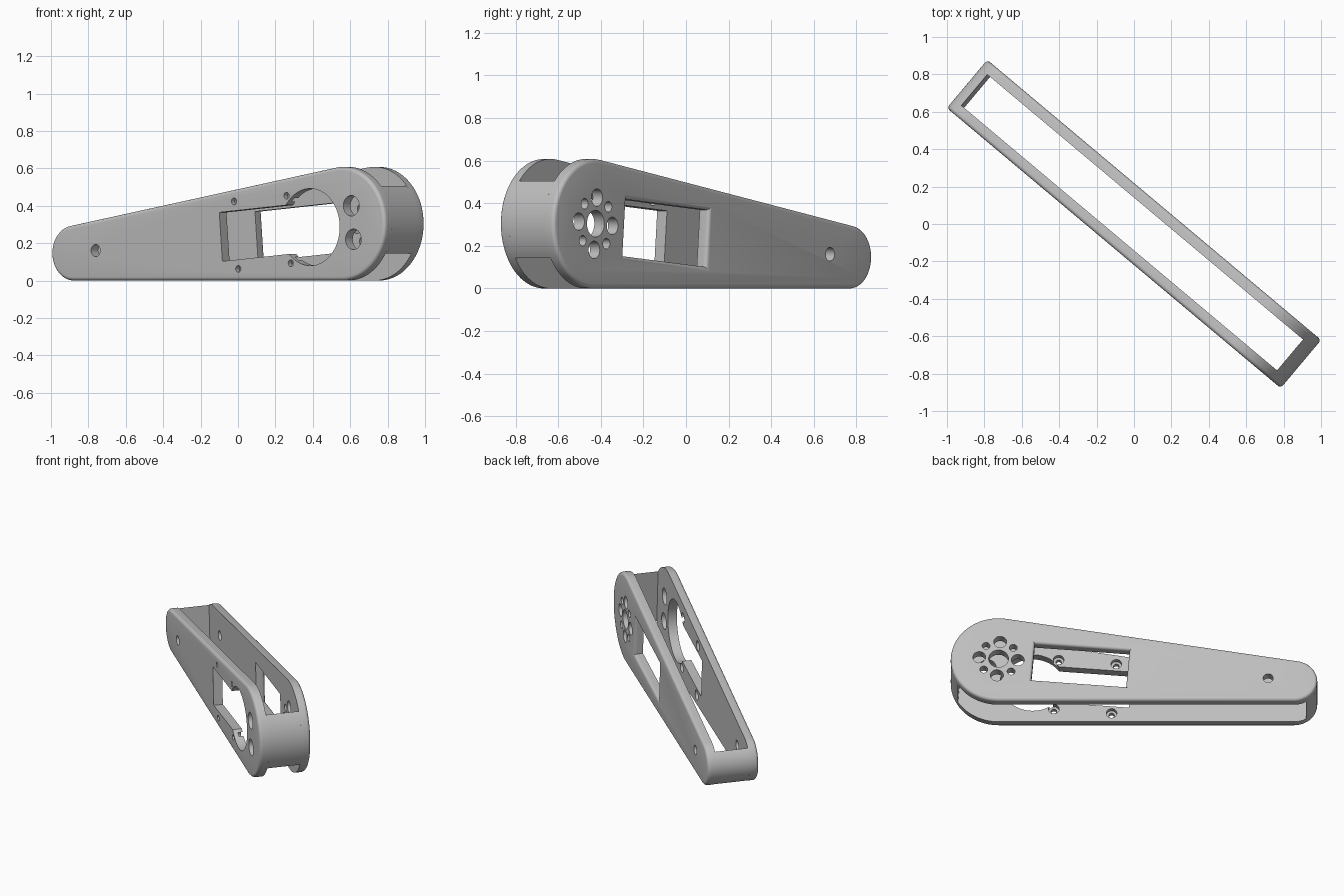
import bpy, bmesh, math
from mathutils import Matrix

if "Cube" in bpy.data.objects:
    bpy.data.objects.remove(bpy.data.objects["Cube"])

R1, R2 = 0.304, 0.147        # large and small end radii
UC, U2 = 0.861, -1.018       # end centres along the arm
HALF, T, F = 0.168, 0.06, 0.02   # half width, wall thickness, edge fillet
TILT = math.atan2(R1 - R2, UC - U2)
D = math.hypot(R1 - R2, UC - U2)

# arm frame: p along the axis from the large end, v across, q up
FRAME = (Matrix.Rotation(math.radians(-40), 4, 'Z')
         @ Matrix.Translation((UC, 0, R1)) @ Matrix.Rotation(-TILT, 4, 'Y'))

grey = bpy.data.materials.new("light_grey")
grey.diffuse_color = (0.52, 0.52, 0.52, 1)
grey.use_nodes = True
grey.node_tree.nodes["Principled BSDF"].inputs["Base Color"].default_value = grey.diffuse_color


def loft(name, rings):
    """Closed solid through (outline, v) rings."""
    bm = bmesh.new()
    loops = [[bm.verts.new((p, v, q)) for p, q in pts] for pts, v in rings]
    n = len(loops[0])
    for a, b in zip(loops, loops[1:]):
        for i in range(n):
            j = (i + 1) % n
            bm.faces.new((a[i], a[j], b[j], b[i]))
    bm.faces.new(loops[0])
    bm.faces.new(loops[-1])
    bmesh.ops.recalc_face_normals(bm, faces=bm.faces)
    me = bpy.data.meshes.new(name)
    bm.to_mesh(me)
    bm.free()
    me.materials.append(grey)
    ob = bpy.data.objects.new(name, me)
    bpy.context.collection.objects.link(ob)
    ob.matrix_world = FRAME
    return ob


def arc(cp, cq, r, a0, a1, n):
    return [(cp + r * math.cos(a0 + (a1 - a0) * i / n),
             cq + r * math.sin(a0 + (a1 - a0) * i / n)) for i in range(n + 1)]


def hull(off):
    """Outline of two circles joined by tangents, shrunk by off."""
    lean = math.pi / 2 + math.asin((R1 - R2) / D)
    return (arc(0, 0, R1 - off, -lean, lean, 48)
            + arc(-D, 0, R2 - off, lean, 2 * math.pi - lean, 32))


def circle(p, q, r, n=32):
    return arc(p, q, r, 0, 2 * math.pi, n)[:-1]


def rect(p0, p1, h, off=0):
    return [(p0 - off, -h - off), (p1 + off, -h - off),
            (p1 + off, h + off), (p0 - off, h + off)]


def fillet(side):
    """(offset, v) steps rounding from the outer face inward."""
    for i in range(6):
        a = math.pi / 2 * i / 5
        yield F * (1 - math.sin(a)), side * (HALF - F * (1 - math.cos(a)))


def plate(name, side):
    return loft(name, [(hull(o), v) for o, v in fillet(side)]
                + [(hull(0), side * (HALF - T))])


def cut(ob, rings):
    cutter = loft("cutter", rings)
    cutter.hide_render = True
    mod = ob.modifiers.new("cut", 'BOOLEAN')
    mod.operation, mod.solver, mod.object = 'DIFFERENCE', 'EXACT', cutter
    bpy.context.view_layer.update()
    bpy.context.view_layer.objects.active = ob
    bpy.ops.object.modifier_apply(modifier=mod.name)
    bpy.data.objects.remove(cutter)


def drill(ob, side, outline):
    cut(ob, [(outline, side * (HALF + 0.05)), (outline, side * (HALF - T - 0.03))])


# front plate: motor opening, screw holes with inner counterbores
front = plate("front_plate", -1)
drill(front, -1, rect(-0.843, -0.22, 0.131))
drill(front, -1, circle(-0.217, 0, 0.206, 64))
for q in (-1, 1):
    drill(front, -1, circle(0.078, 0.09 * q, 0.055))
    for p in (-0.736, -0.368):
        drill(front, -1, circle(p, 0.181 * q, 0.018, 24))
        bore = circle(p, 0.181 * q, 0.034, 24)
        cut(front, [(bore, -HALF + 0.03), (bore, -HALF + T + 0.03)])
drill(front, -1, circle(-1.72, 0, 0.032))

# back plate: rounded window, hub hole and ring of eight holes
back = plate("back_plate", 1)
window = [(rect(-0.825, -0.22, 0.134, F), HALF + 0.03)]
window += [(rect(-0.825, -0.22, 0.134, F - o), v)
           for o, v in ((F - s, w) for s, w in fillet(1))]
window += [(rect(-0.825, -0.22, 0.134), HALF - T - 0.03)]
cut(back, window)
drill(back, 1, circle(0, 0, 0.063))
for i in range(8):
    a = i * math.pi / 4
    drill(back, 1, circle(0.123 * math.cos(a), 0.123 * math.sin(a),
                          0.025 if i % 2 else 0.041))
drill(back, 1, circle(-1.72, 0, 0.032))


# end walls: circle segments bridging the plates
def end_wall(name, cp, r, face):
    a = math.acos((r - T) / r)
    pts = arc(cp, 0, r, face - a, face + a, 24)
    return loft(name, [(pts, -HALF + T), (pts, HALF - T)])


parts = [front, back, end_wall("large_end_wall", 0, R1, 0),
         end_wall("small_end_wall", -D, R2, math.pi)]

# smooth the curved surfaces, keep edges sharp
bpy.ops.object.select_all(action='DESELECT')
for ob in parts:
    ob.select_set(True)
bpy.context.view_layer.objects.active = front
bpy.ops.object.shade_smooth_by_angle(angle=math.radians(30))
